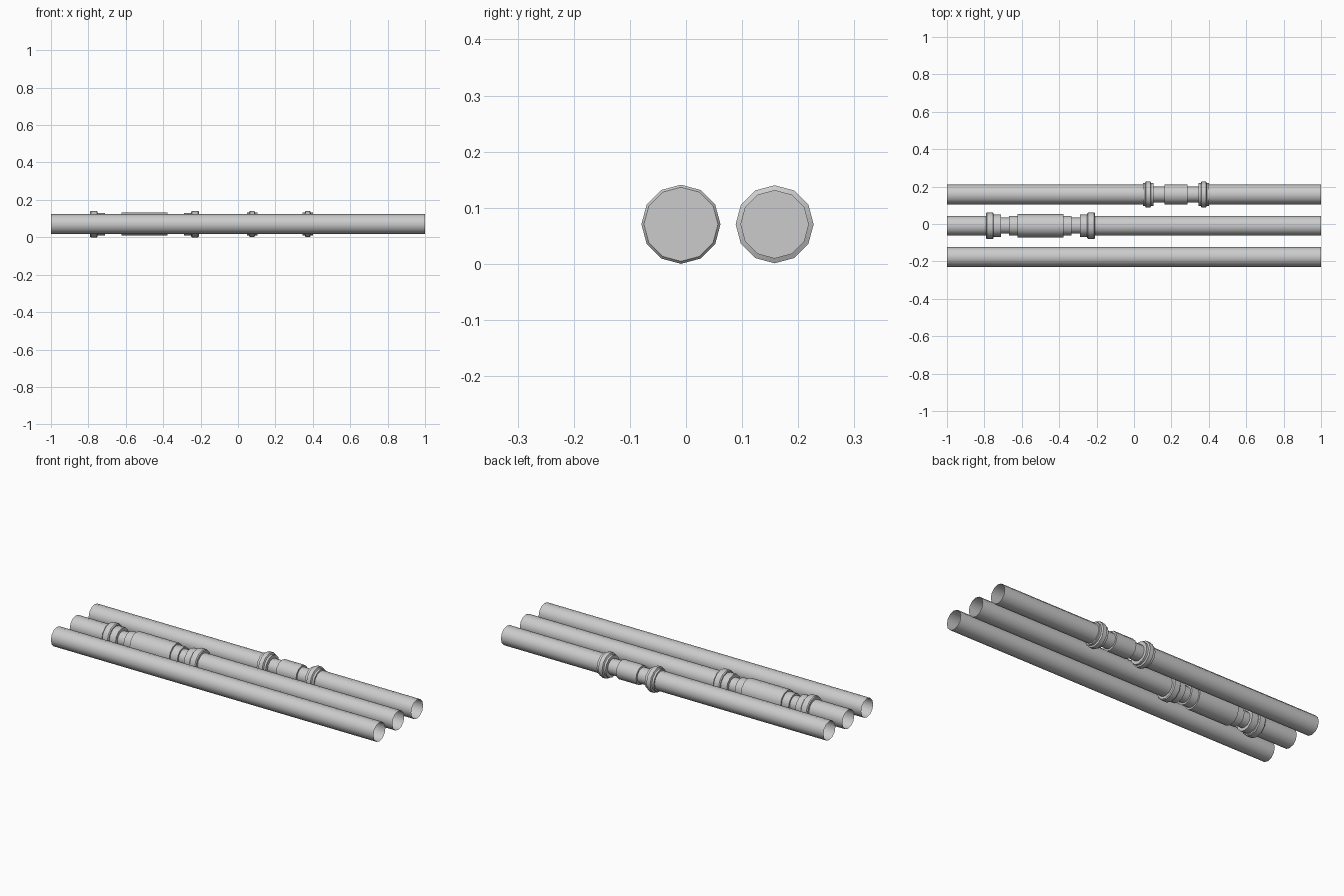
import bpy, bmesh, math

cube = bpy.data.objects.get("Cube")
if cube:
    bpy.data.objects.remove(cube, do_unlink=True)

grey = bpy.data.materials.new("pale grey")
grey.use_nodes = True
colour = (0.6, 0.6, 0.6, 1)
grey.diffuse_color = colour
grey.node_tree.nodes["Principled BSDF"].inputs["Base Color"].default_value = colour

SIDES = 12
PIPE_R = 0.053
AXIS_Z = 0.0705
MID_Y = -0.009
SPACING = 0.167


def lathe(name, profile, y, capped):
    """Sweep (x, radius) points around a lengthwise axis."""
    bm = bmesh.new()
    rings = []
    for x, r in profile:
        angles = [2 * math.pi * i / SIDES for i in range(SIDES)]
        rings.append([bm.verts.new((x, y + r * math.sin(a), AXIS_Z + r * math.cos(a)))
                      for a in angles])
    for a, b in zip(rings, rings[1:]):
        for i in range(SIDES):
            j = (i + 1) % SIDES
            bm.faces.new((a[i], b[i], b[j], a[j]))
    if capped:
        bm.faces.new(rings[0])
        bm.faces.new(rings[-1][::-1])
        bmesh.ops.recalc_face_normals(bm, faces=bm.faces)
    else:
        # Open tube: walls face outward
        f = bm.faces[:][0]
        f.normal_update()
        c = f.calc_center_median()
        if f.normal.y * (c.y - y) + f.normal.z * (c.z - AXIS_Z) < 0:
            bmesh.ops.reverse_faces(bm, faces=bm.faces[:])
    mesh = bpy.data.meshes.new(name)
    bm.to_mesh(mesh)
    bm.free()
    mesh.materials.append(grey)
    obj = bpy.data.objects.new(name, mesh)
    bpy.context.collection.objects.link(obj)
    bpy.ops.object.select_all(action="DESELECT")
    obj.select_set(True)
    bpy.context.view_layer.objects.active = obj
    bpy.ops.object.shade_smooth_by_angle(angle=math.radians(35))
    return obj


def pipe(name, x0, x1, y):
    lathe(name, [(x0, PIPE_R), (x1, PIPE_R)], y, False)


def coupling(name, centre, half, y):
    """Mirror a half profile, listed from the outer end inward."""
    left = [(centre - d, r) for d, r in half]
    right = [(centre + d, r) for d, r in reversed(half)]
    lathe(name, left + right, y, True)


# Front pipe: plain and open at both ends
pipe("front_pipe", -1, 1, MID_Y - SPACING)

# Middle pipe with a long coupling
long_half = [(0.292, 0.066), (0.287, 0.0705), (0.255, 0.0705), (0.25, 0.066),
             (0.25, 0.06), (0.212, 0.06), (0.212, 0.043), (0.167, 0.043),
             (0.167, 0.053), (0.123, 0.053), (0.123, 0.062)]
coupling("long_coupling", -0.5, long_half, MID_Y)
pipe("middle_pipe_right", -1, -0.792, MID_Y)
pipe("middle_pipe_left", -0.208, 1, MID_Y)

# Back pipe with a short coupling
short_half = [(0.177, 0.061), (0.165, 0.061), (0.161, 0.0695), (0.137, 0.0695),
              (0.133, 0.061), (0.121, 0.061), (0.121, 0.043), (0.062, 0.043),
              (0.062, 0.053)]
coupling("short_coupling", 0.224, short_half, MID_Y + SPACING)
pipe("back_pipe_right", -1, 0.047, MID_Y + SPACING)
pipe("back_pipe_left", 0.401, 1, MID_Y + SPACING)
